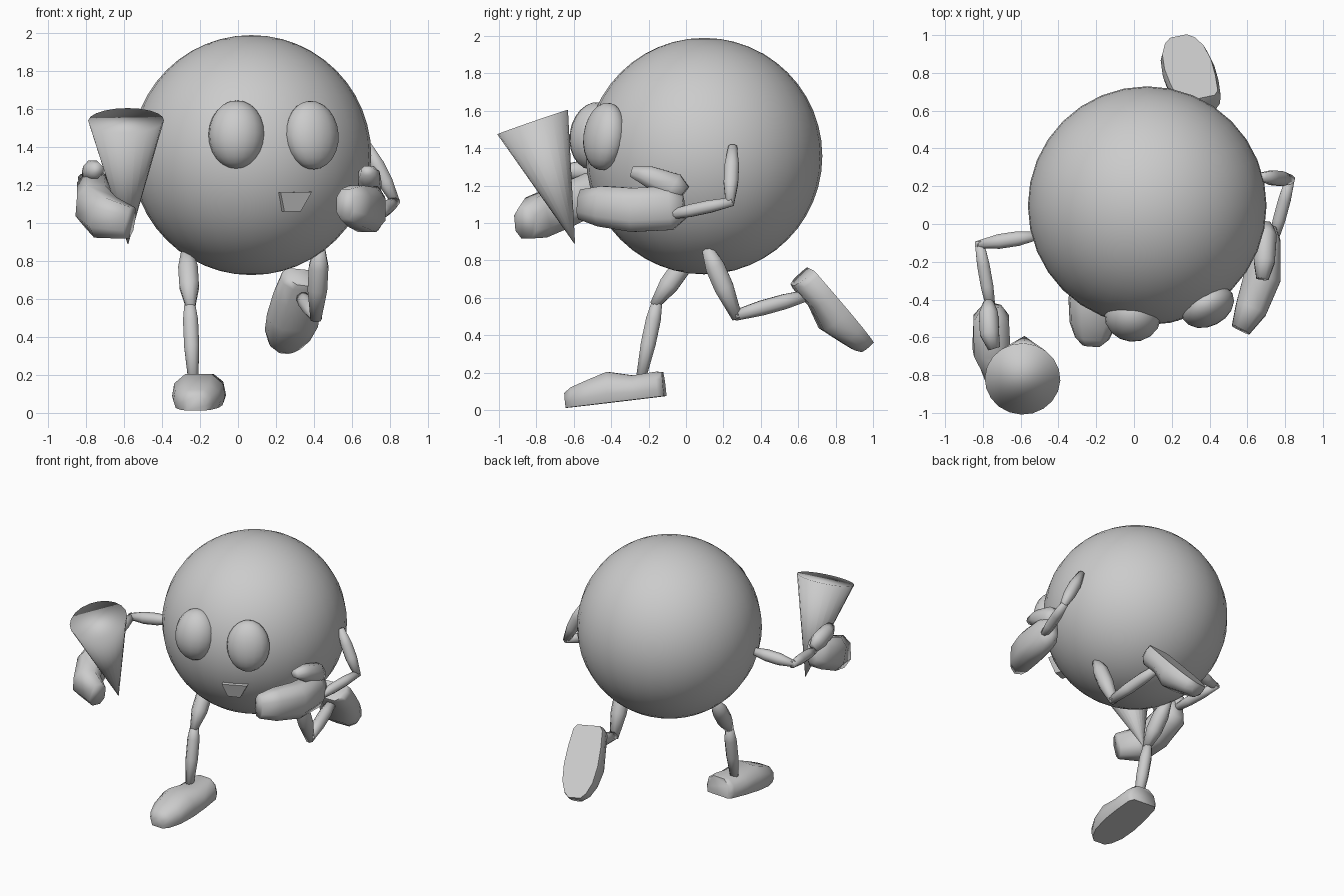
import bpy, bmesh
from math import sin, cos, pi, radians
from mathutils import Vector, Matrix

if "Cube" in bpy.data.objects:
    bpy.data.objects.remove(bpy.data.objects["Cube"])

grey = bpy.data.materials.new("plain_grey")
grey.use_nodes = True
GREY = (0.6, 0.6, 0.6, 1)
grey.diffuse_color = GREY
grey.node_tree.nodes["Principled BSDF"].inputs["Base Color"].default_value = GREY


def finish(name, bm, angle=None):
    """Turn a bmesh into a smooth grey object; angle keeps sharper edges."""
    bmesh.ops.recalc_face_normals(bm, faces=bm.faces)
    mesh = bpy.data.meshes.new(name)
    for f in bm.faces:
        f.smooth = True
    if angle is not None:
        for e in bm.edges:
            if e.is_manifold and e.calc_face_angle() > radians(angle):
                e.smooth = False
    bm.to_mesh(mesh)
    bm.free()
    mesh.materials.append(grey)
    ob = bpy.data.objects.new(name, mesh)
    bpy.context.collection.objects.link(ob)
    return ob


def skin(name, rings, angle=None):
    """Bridge rings of points and cap both ends."""
    bm = bmesh.new()
    loops = [[bm.verts.new(p) for p in r] for r in rings]
    n = len(loops[0])
    for a, b in zip(loops, loops[1:]):
        for i in range(n):
            j = (i + 1) % n
            bm.faces.new((a[i], a[j], b[j], b[i]))
    bm.faces.new(loops[0])
    bm.faces.new(loops[-1])
    return finish(name, bm, angle)


def loft(name, path, radii, up=(0, 0, 1), sides=8, boxy=1.0, angle=None):
    """Sweep an ellipse (side radius, up radius) along a path."""
    pts = [Vector(p) for p in path]
    rings = []
    for i, p in enumerate(pts):
        t = (pts[min(i + 1, len(pts) - 1)] - pts[max(i - 1, 0)]).normalized()
        s = t.cross(Vector(up)).normalized()
        u = s.cross(t)
        ring = []
        for k in range(sides):
            a = 2 * pi * (k + 0.5) / sides
            c, d = cos(a), sin(a)
            c, d = [abs(v) ** boxy * (1 if v > 0 else -1) for v in (c, d)]
            ring.append(p + s * c * radii[i][0] + u * d * radii[i][1])
        rings.append(ring)
    return skin(name, rings, angle)


def limb(name, a, b, ends, middle, bulge=0.5):
    """Spindle-shaped limb segment."""
    a, b = Vector(a), Vector(b)
    up = (0, 1, 0) if abs((b - a).normalized().z) > 0.7 else (0, 0, 1)
    mids = [a.lerp(b, f) for f in (bulge - 0.15, bulge + 0.15)]
    loft(name, [a, *mids, b],
         [(ends, ends), (middle, middle), (middle, middle), (ends, ends)], up)


def ellipsoid(name, centre, size, segs, rings, yaw=0, pitch=0):
    bm = bmesh.new()
    bmesh.ops.create_uvsphere(bm, u_segments=segs, v_segments=rings, radius=1)
    m = (Matrix.Translation(centre) @ Matrix.Rotation(radians(yaw), 4, "Z")
         @ Matrix.Rotation(radians(pitch), 4, "X") @ Matrix.Diagonal((*size, 1)))
    bmesh.ops.transform(bm, matrix=m, verts=bm.verts)
    finish(name, bm)


def shoe(name, heel, toe, up):
    """Shoe with a flat sole, set by its heel and toe on the sole line."""
    heel, toe = Vector(heel), Vector(toe)
    f = (toe - heel).normalized()
    s = f.cross(Vector(up)).normalized()
    u = s.cross(f)
    length = (toe - heel).length
    rings = []
    # station, half width, top height
    for t, w, h in ((0, .095, .13), (.06, .12, .135), (.3, .135, .13), (.55, .14, .165),
                    (.78, .125, .13), (.93, .09, .105), (1, .05, .08)):
        section = ((-.9, 0), (.9, 0), (1, .3), (.92, .7), (.5, 1), (-.5, 1), (-.92, .7), (-1, .3))
        rings.append([heel + f * t * length + s * w * x + u * h * z for x, z in section])
    skin(name, rings, 55)


# Body and eyes
ellipsoid("body", (0.07, 0.097, 1.358), (0.632, 0.632, 0.632), 32, 24)
ellipsoid("right_eye", (-0.007, -0.488, 1.465), (0.15, 0.135, 0.182), 16, 12, -5, -8)
ellipsoid("left_eye", (0.39, -0.435, 1.463), (0.148, 0.105, 0.182), 16, 12, 27, -8)

# Mouth: a shallow tapered block
front = [Vector(p) for p in ((0.225, -0.515, 1.16), (0.39, -0.45, 1.165),
                             (0.33, -0.445, 1.06), (0.245, -0.475, 1.06))]
skin("mouth", [front, [p + Vector((-0.04, 0.12, 0)) for p in front]], 20)

# Cone held in the right hand, tilted forward
tip, rim = Vector((-0.58, -0.595, 0.89)), Vector((-0.59, -0.82, 1.54))
bm = bmesh.new()
bmesh.ops.create_cone(bm, cap_ends=True, segments=20, radius1=0.002, radius2=0.2,
                      depth=(rim - tip).length)
turn = (rim - tip).to_track_quat("Z", "Y").to_matrix().to_4x4()
bmesh.ops.transform(bm, matrix=Matrix.Translation((tip + rim) / 2) @ turn, verts=bm.verts)
finish("cone", bm)

# Arms
limb("right_upper_arm", (-0.5, -0.06, 1.27), (-0.83, -0.11, 1.235), 0.022, 0.042)
limb("right_forearm", (-0.82, -0.09, 1.235), (-0.755, -0.46, 1.19), 0.025, 0.036)
limb("left_upper_arm", (0.68, 0.25, 1.41), (0.83, 0.235, 1.11), 0.025, 0.042)
limb("left_forearm", (0.83, 0.25, 1.115), (0.735, -0.1, 1.04), 0.025, 0.036)

# Mittens
loft("left_mitten",
     [(0.715, -0.01, 1.09), (0.705, -0.08, 1.08), (0.68, -0.28, 1.07),
      (0.62, -0.45, 1.09), (0.565, -0.56, 1.1)],
     [(.04, .07), (.075, .125), (.105, .125), (.09, .115), (.055, .085)], boxy=0.8)
loft("left_thumb",
     [(0.70, -0.02, 1.15), (0.695, -0.07, 1.19), (0.69, -0.2, 1.25), (0.68, -0.29, 1.275)],
     [(.04, .06), (.065, .085), (.06, .06), (.035, .03)])
loft("right_mitten",
     [(-0.75, -0.43, 1.17), (-0.755, -0.5, 1.16), (-0.755, -0.66, 1.09),
      (-0.7, -0.8, 1.03), (-0.57, -0.86, 1.0)],
     [(.05, .07), (.1, .12), (.105, .125), (.1, .12), (.065, .09)], boxy=0.8)
loft("right_thumb",
     [(-0.77, -0.42, 1.22), (-0.77, -0.48, 1.25), (-0.765, -0.58, 1.28), (-0.74, -0.66, 1.28)],
     [(.03, .05), (.055, .07), (.055, .055), (.035, .035)])

# Legs
limb("right_thigh", (-0.27, 0.05, 0.87), (-0.25, -0.17, 0.56), 0.027, 0.056)
limb("right_shin", (-0.255, -0.15, 0.6), (-0.235, -0.245, 0.15), 0.027, 0.043, 0.4)
limb("left_thigh", (0.43, 0.11, 0.87), (0.41, 0.275, 0.49), 0.03, 0.056, 0.42)
limb("left_shin", (0.415, 0.26, 0.505), (0.33, 0.67, 0.62), 0.03, 0.043)

# Shoes: one planted in front, one kicked up behind
shoe("right_shoe", (-0.185, -0.11, 0.075), (-0.225, -0.64, 0.012), (0, 0, 1))
shoe("left_shoe", (0.345, 0.665, 0.755), (0.235, 0.995, 0.365), (0.1, -0.77, -0.63))
